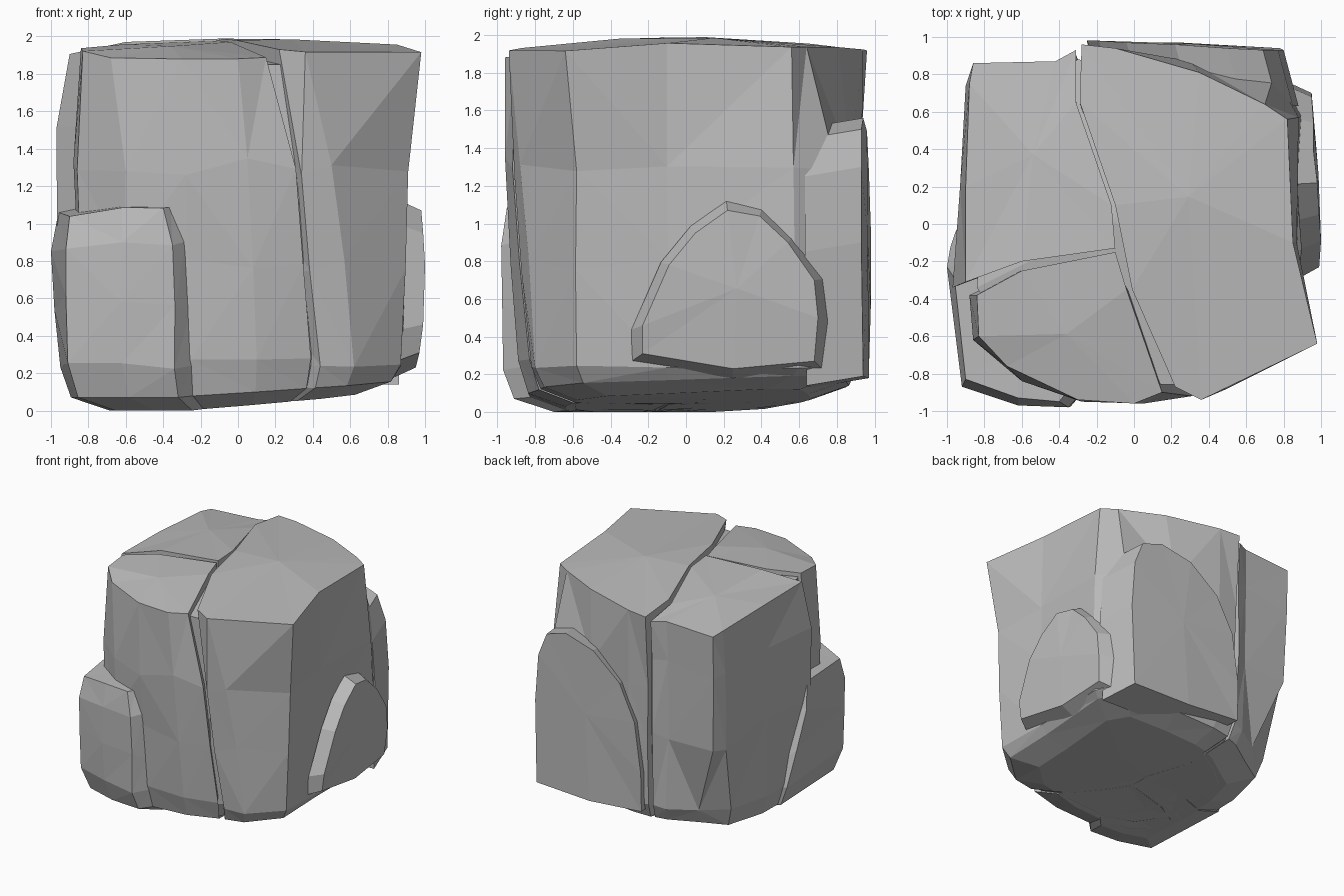
import bpy, bmesh, math, random
from mathutils import Vector

if "Cube" in bpy.data.objects:
    bpy.data.objects.remove(bpy.data.objects["Cube"])

random.seed(4)
stone = bpy.data.materials.new("grey stone")
stone.diffuse_color = (0.5, 0.5, 0.5, 1)
stone.use_nodes = True
stone.node_tree.nodes["Principled BSDF"].inputs["Base Color"].default_value = stone.diffuse_color


def top_z(x, y):
    return 1.99 - 0.045 * x * x - 0.075 * y * y


def bottom_z(x, y):
    return max(0.0, 0.05 + 0.06 * x + 0.03 * y)


def finish(name, bm):
    bmesh.ops.triangulate(bm, faces=[f for f in bm.faces if len(f.verts) > 3])
    bmesh.ops.recalc_face_normals(bm, faces=bm.faces)
    me = bpy.data.meshes.new(name)
    bm.to_mesh(me)
    bm.free()
    me.materials.append(stone)
    ob = bpy.data.objects.new(name, me)
    bpy.context.collection.objects.link(ob)
    return ob


def skin(name, rings, hub_start, hub_end):
    """Bridge equal rings of 3D points and close both ends with a fan."""
    bm = bmesh.new()
    vs = [[bm.verts.new(p) for p in r] for r in rings]
    n = len(vs[0])
    for a, b in zip(vs, vs[1:]):
        for i in range(n):
            j = (i + 1) % n
            bm.faces.new((a[i], a[j], b[j], b[i]))
    for ring, hub in ((vs[0], hub_start), (vs[-1], hub_end)):
        c = bm.verts.new(hub)
        for i in range(n):
            bm.faces.new((ring[i], ring[(i + 1) % n], c))
    return finish(name, bm)


def middle(ring):
    return sum((Vector(p) for p in ring), Vector()) / len(ring)


def block(name, low, mid, top, z_low=0.25, z_mid=1.3, cap=top_z, rough=0.01, blend=.5):
    """Standing rock column: rounded foot, three outlines, domed cap."""
    zj = lambda z: z + random.uniform(-.05, .05)
    foot = [(x * .72, y * .72, bottom_z(x, y)) for x, y in low]
    rings = [foot, [(x * .94, y * .94, bottom_z(x, y) + .07) for x, y in low]]
    rings.append([(x, y, z_low + random.uniform(-.02, .02)) for x, y in low])
    # slightly uneven ring between low and middle gives the chipped facets
    rings.append([(a[0] + (b[0] - a[0]) * blend + random.uniform(-rough, rough),
                   a[1] + (b[1] - a[1]) * blend + random.uniform(-rough, rough),
                   zj((z_low + z_mid) / 2)) for a, b in zip(low, mid)])
    rings.append([(x, y, zj(z_mid)) for x, y in mid])
    rings.append([(x, y, cap(x, y)) for x, y in top])
    a, b = middle(foot), middle(rings[-1])
    a.z, b.z = bottom_z(a.x, a.y), cap(b.x, b.y)
    return skin(name, rings, a, b)


def slab(name, outer, inward, grow, bulge):
    """Flake leaning on the rock: outer outline flares towards the body."""
    c = middle(outer)
    inner = [c + (Vector(p) - c) * grow + Vector(inward) for p in outer]
    return skin(name, [inner, outer], c + Vector(inward), c + Vector(bulge))


# Large right block, right of the long crack
block("right_block",
      [(.44, -.82), (.62, -.8), (.87, -.58), (.87, -.1), (.9, .6), (.76, .84),
       (.3, .9), (-.1, .92), (-.27, .9), (-.29, .6), (-.1, .1), (.1, -.4)],
      [(.34, -.91), (.5, -.88), (.91, -.58), (.87, -.1), (.88, .57), (.75, .8),
       (.3, .87), (-.1, .93), (-.28, .92), (-.29, .6), (-.1, .1), (.08, -.4)],
      [(.22, -.87), (.36, -.94), (.98, -.64), (.85, -.1), (.82, .56), (.7, .64),
       (.35, .81), (-.1, .94), (-.28, .96), (-.29, .65), (-.1, .1), (-.01, -.35)])

# Front left block
block("front_left_block",
      [(-.1, -.15), (-.6, -.25), (-.84, -.38), (-.83, -.66), (-.6, -.82),
       (-.25, -.88), (.1, -.89), (.39, -.83), (.06, -.4)],
      [(-.1, -.15), (-.6, -.25), (-.88, -.38), (-.86, -.62), (-.6, -.84),
       (-.28, -.95), (.05, -.96), (.31, -.92), (.05, -.4)],
      [(-.1, -.15), (-.6, -.25), (-.84, -.38), (-.83, -.6), (-.68, -.76),
       (-.3, -.94), (0, -.96), (.15, -.9), (-.04, -.35)],
      z_low=.29, cap=lambda x, y: top_z(x, y) - (.04 if y < -.7 else .01))

# Back left block, its back corner cut away near the ground
block("back_left_block",
      [(-.1, -.13), (-.11, .1), (-.29, .6), (-.3, .88), (-.4, .85),
       (-.62, .71), (-.84, .58), (-.92, .2), (-.93, -.3), (-.6, -.2)],
      [(-.1, -.13), (-.12, .1), (-.3, .6), (-.31, .91), (-.43, .86),
       (-.86, .85), (-.9, .74), (-.93, .2), (-.97, -.34), (-.6, -.2)],
      [(-.1, -.13), (-.12, .1), (-.31, .65), (-.31, .93), (-.42, .87),
       (-.86, .86), (-.88, .75), (-.9, .2), (-.9, -.31), (-.6, -.2)],
      z_mid=1.5, blend=.9,
      cap=lambda x, y: top_z(x, y) - .05 * max(0, y) - (.04 if x < -.89 else 0))

# Inner core that closes the cracks a little below the surface
core = [(-.84, -.34), (-.6, -.7), (-.25, -.85), (.33, -.86), (.82, -.5),
        (.8, .5), (.2, .8), (-.3, .88), (-.6, .72), (-.8, .55)]
block("crack_floor", [(x * .95, y * .95) for x, y in core], core, core,
      cap=lambda x, y: top_z(x, y) - .04 - .06 * max(0, y) - (.04 if y < -.6 else 0),
      rough=0)

# Low boulder at the front left corner
block("front_left_boulder",
      [(-.91, -.86), (-.62, -.95), (-.34, -.97), (-.24, -.86), (-.4, -.5),
       (-.7, .05), (-.95, -.03)],
      [(-.92, -.87), (-.62, -.97), (-.35, -.98), (-.28, -.9), (-.4, -.5),
       (-.7, -.2), (-1.0, -.23)],
      [(-.9, -.83), (-.62, -.93), (-.4, -.95), (-.36, -.9), (-.4, -.5),
       (-.7, -.25), (-.96, -.29)],
      z_low=.24, z_mid=.9,
      cap=lambda x, y: 1.09 + .04 * (y + .8) - (.05 if x < -.8 else 0))

# Arched flake on the right side
slab("right_flake",
     [(.97, -.23, .31), (.99, -.23, .46), (1.0, -.09, .78), (.99, .05, .95),
      (.98, .22, 1.07), (.96, .39, 1.04), (.96, .54, .9), (.95, .68, .7),
      (.95, .7, .5), (.93, .68, .27), (.95, .25, .23)],
     (-.11, 0, 0), 1.12, (.02, 0, 0))

# Tall arched flake on the back
slab("back_flake",
     [(.78, .94, .19), (.8, .93, .9), (.77, .93, 1.3), (.69, .93, 1.5),
      (.5, .94, 1.56), (.22, .96, 1.49), (-.04, .97, 1.28), (-.19, .98, .98),
      (-.25, .98, .55), (-.25, .97, .22), (.25, .97, .18)],
     (.08, -.3, -.05), 1.0, (0, .01, 0))
